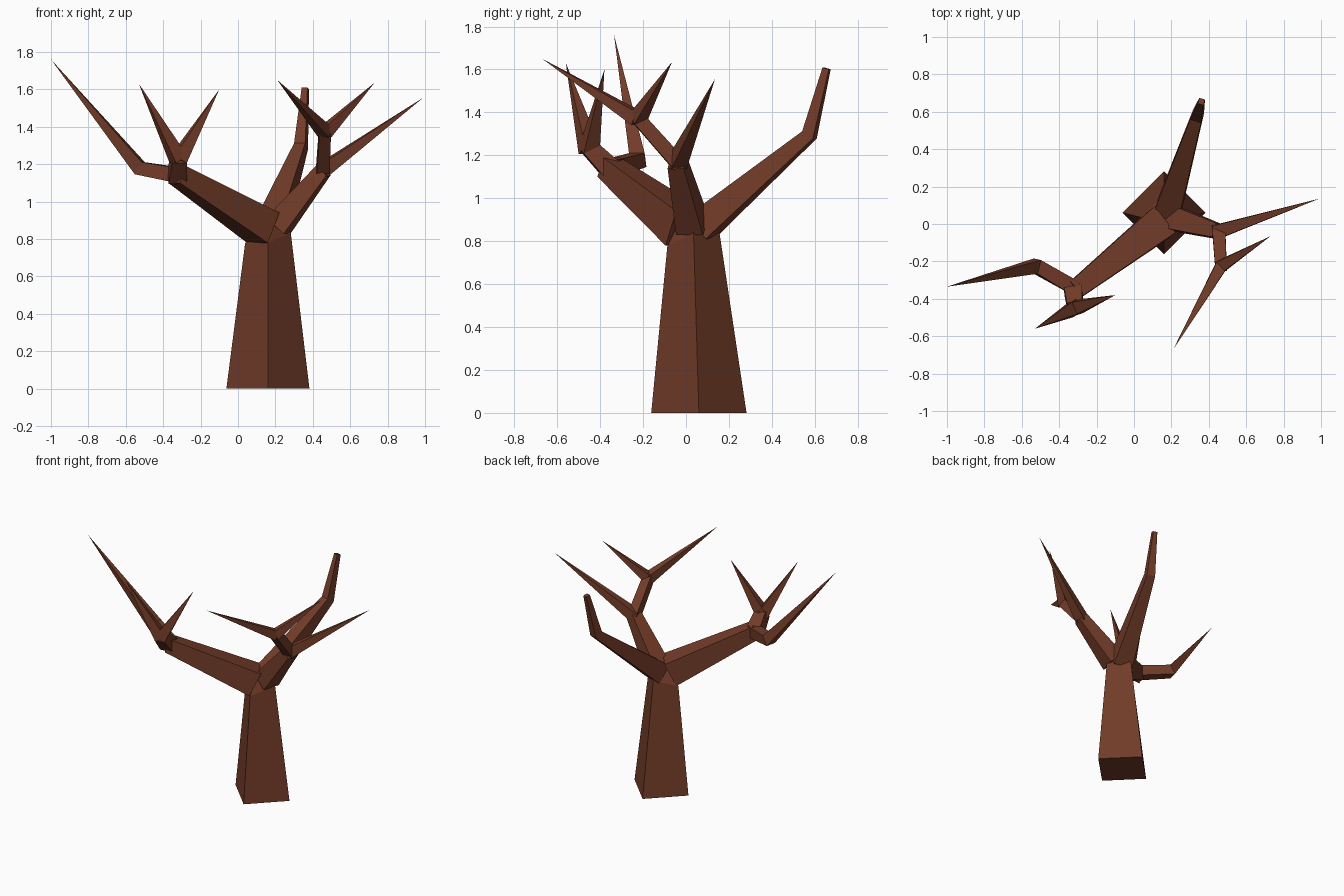
import bpy
import bmesh
from mathutils import Vector

cube = bpy.data.objects.get("Cube")
if cube:
    bpy.data.objects.remove(cube, do_unlink=True)

BROWN = (0.17, 0.045, 0.022, 1.0)
bark = bpy.data.materials.new("brown_bark")
bark.use_nodes = True
bark.diffuse_color = BROWN
shader = bark.node_tree.nodes["Principled BSDF"]
shader.inputs["Base Color"].default_value = BROWN
shader.inputs["Roughness"].default_value = 0.9


def loft(name, rings):
    """Join four-cornered rings into a closed flat-shaded solid; a one-point ring is a tip."""
    bm = bmesh.new()
    loops = [[bm.verts.new(p) for p in ring] for ring in rings]
    for a, b in zip(loops, loops[1:]):
        for i in range(4):
            j = (i + 1) % 4
            if len(b) == 1:
                bm.faces.new((a[i], a[j], b[0]))
            else:
                bm.faces.new((a[i], a[j], b[j], b[i]))
    for end in (loops[0], loops[-1]):
        if len(end) == 4:
            bm.faces.new(end)
    bmesh.ops.recalc_face_normals(bm, faces=bm.faces)
    mesh = bpy.data.meshes.new(name)
    bm.to_mesh(mesh)
    bm.free()
    mesh.materials.append(bark)
    obj = bpy.data.objects.new(name, mesh)
    bpy.context.collection.objects.link(obj)
    return obj


def limb(name, *nodes):
    """Square tapered limb through nodes of (x, y, z, width); width 0 makes a tip."""
    pts = [Vector(n[:3]) for n in nodes]
    dirs = [(b - a).normalized() for a, b in zip(pts, pts[1:])]
    rings = []
    for k, (p, node) in enumerate(zip(pts, nodes)):
        h = node[3] / 2
        if h == 0:
            rings.append([p])
            continue
        t = (dirs[max(k - 1, 0)] + dirs[min(k, len(dirs) - 1)]).normalized()
        side = t.cross(Vector((0, 0, 1))).normalized()
        up = side.cross(t)
        rings.append([p + side * h * s + up * h * u
                      for s, u in ((-1, -1), (1, -1), (1, 1), (-1, 1))])
    return loft(name, rings)


def diamond(x, y, z, r, tilt=0.0):
    """Trunk ring with corners on the axes, tilted up toward the back left."""
    return [(x + r * dx, y + r * dy, z + tilt * (dx + dy))
            for dx, dy in ((1, 0), (0, 1), (-1, 0), (0, -1))]


# Trunk with a narrowing crown where the boughs meet
loft("trunk", [diamond(0.16, 0.06, 0, 0.222),
               diamond(0.16, 0.035, 0.805, 0.122, 0.028),
               diamond(0.18, 0.035, 0.92, 0.05)])

# Right bough with a kinked branch and a fork
limb("right_bough", (0.135, 0.0, 0.86, 0.18), (-0.325, -0.36, 1.145, 0.1))
limb("right_outer_branch", (-0.31, -0.345, 1.14, 0.08),
     (-0.525, -0.225, 1.178, 0.075), (-1.0, -0.335, 1.76, 0))
limb("right_fork_stem", (-0.325, -0.345, 1.13, 0.1), (-0.315, -0.45, 1.235, 0.08))
for label, tip in (("outer", (-0.53, -0.56, 1.63, 0)), ("inner", (-0.1, -0.38, 1.6, 0))):
    limb("right_fork_" + label + "_twig", (-0.318, -0.45, 1.225, 0.078), tip)

# Left bough with a long twig and a fork
limb("left_bough", (0.215, 0.03, 0.87, 0.13), (0.455, -0.04, 1.165, 0.078))
limb("left_long_twig", (0.45, -0.04, 1.165, 0.075), (0.99, 0.135, 1.555, 0))
limb("left_fork_stem", (0.453, -0.03, 1.155, 0.07), (0.465, -0.23, 1.38, 0.062))
for label, tip in (("front", (0.21, -0.67, 1.65, 0)), ("side", (0.73, -0.065, 1.635, 0))):
    limb("left_fork_" + label + "_twig", (0.466, -0.225, 1.37, 0.065), tip)

# Rear bough with a blunt upturned end
limb("rear_bough", (0.18, 0.07, 0.865, 0.14),
     (0.337, 0.575, 1.295, 0.062), (0.36, 0.655, 1.605, 0.032))
